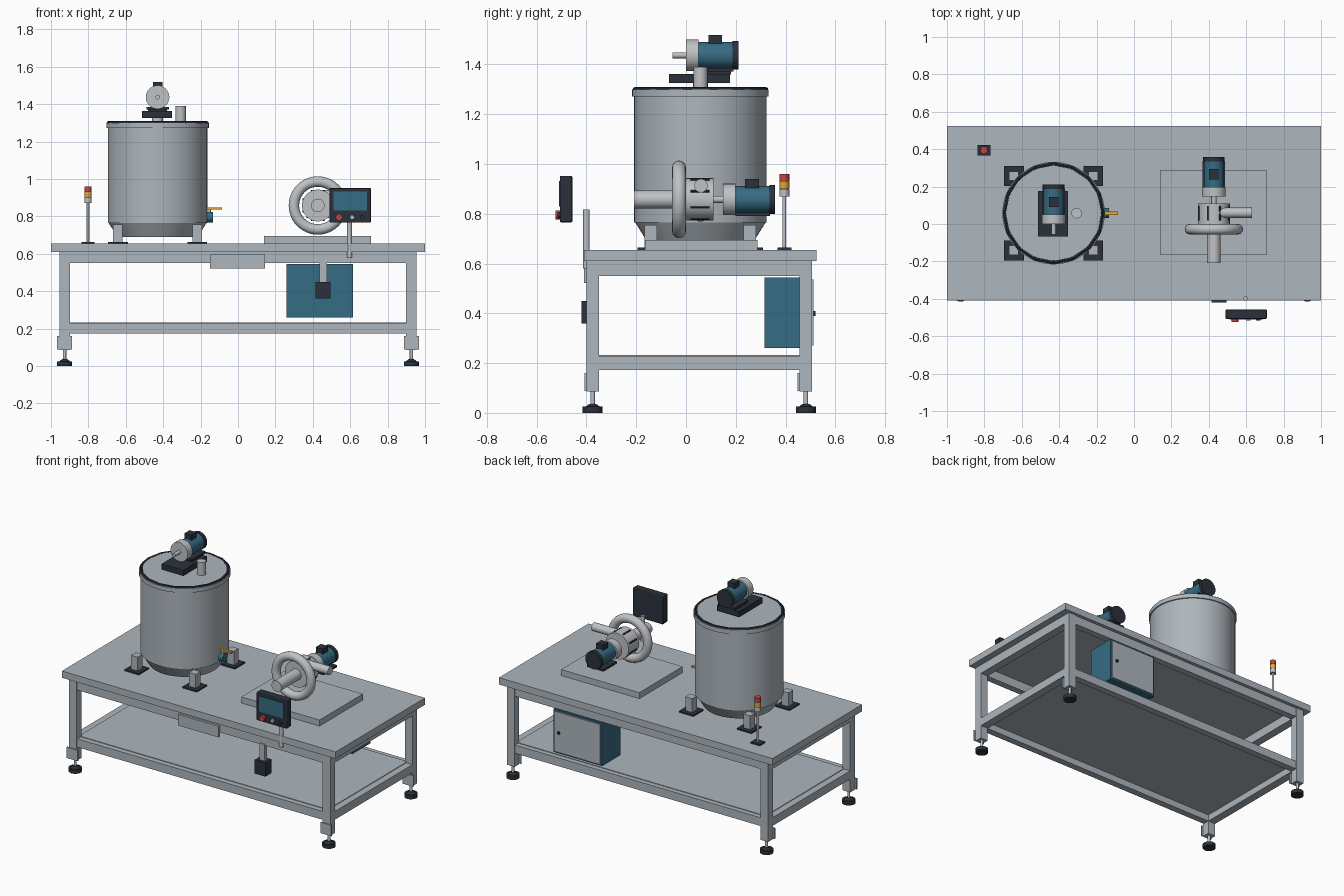
import bpy, math
from mathutils import Vector

if "Cube" in bpy.data.objects:
    bpy.data.objects.remove(bpy.data.objects["Cube"])


def mat(name, r, g, b):
    m = bpy.data.materials.new(name)
    m.diffuse_color = (r, g, b, 1)
    m.use_nodes = True
    m.node_tree.nodes["Principled BSDF"].inputs["Base Color"].default_value = m.diffuse_color
    return m


STEEL = mat("steel_grey", .42, .47, .51)
METAL = mat("light_metal", .52, .54, .56)
DARK = mat("dark_charcoal", .024, .031, .044)
BLUE = mat("machine_blue", .036, .15, .23)
RED = mat("signal_red", .55, .06, .045)
AMBER = mat("amber", .72, .38, .04)


def finish(o, name, m):
    o.name = name
    o.data.materials.append(m)
    for p in o.data.polygons:
        p.use_smooth = True
    o.data.set_sharp_from_angle(angle=math.radians(35))
    return o


def box(name, m, x0, x1, y0, y1, z0, z1, bevel=0):
    bpy.ops.mesh.primitive_cube_add(size=1, location=((x0 + x1) / 2, (y0 + y1) / 2, (z0 + z1) / 2))
    o = bpy.context.object
    for v in o.data.vertices:
        v.co = Vector((v.co.x * (x1 - x0), v.co.y * (y1 - y0), v.co.z * (z1 - z0)))
    if bevel:
        b = o.modifiers.new("edge_bevel", 'BEVEL')
        b.width, b.segments = bevel, 2
    return finish(o, name, m)


def rod(name, m, a, b, r, r2=None, n=32):
    """Cylinder or cone between two points."""
    a, b = Vector(a), Vector(b)
    d = b - a
    bpy.ops.mesh.primitive_cone_add(vertices=n, radius1=r, radius2=r if r2 is None else r2,
                                    depth=d.length, location=(a + b) / 2)
    o = bpy.context.object
    o.rotation_euler = d.to_track_quat('Z', 'Y').to_euler()
    return finish(o, name, m)


def ring(name, m, loc, R, r, rot=(0, 0, 0), n=48, k=16):
    bpy.ops.mesh.primitive_torus_add(major_radius=R, minor_radius=r, major_segments=n,
                                     minor_segments=k, location=loc, rotation=rot)
    return finish(bpy.context.object, name, m)


def motor(name, x, y, z):
    """Electric motor along +y, starting at the flange face."""
    rod(name + "_flange", METAL, (x, y, z), (x, y + .05, z), .063)
    rod(name + "_body", BLUE, (x, y + .05, z), (x, y + .19, z), .053)
    rod(name + "_fan_cover", DARK, (x, y + .187, z), (x, y + .21, z), .058)
    box(name + "_terminal_box", DARK, x - .025, x + .025, y + .09, y + .145, z + .04, z + .082)
    box(name + "_foot", DARK, x - .06, x + .06, y + .05, y + .19, z - .066, z - .052)


# Table frame
box("table_top", STEEL, -1, 1, -.41, .525, .61, .655)
for sx in (-1, 1):
    for y0 in (-.4, .457):
        xc, yc = sx * .927, y0 + .025
        box("leg", STEEL, xc - .028, xc + .028, y0, y0 + .05, .085, .61)
        box("leg_bracket", STEEL, xc - .04, xc + .04, y0 - .008, y0, .088, .16)
        rod("foot_stem", METAL, (xc, yc, .02), (xc, yc, .09), .009, n=16)
        rod("foot_cone", DARK, (xc, yc, .024), (xc, yc, .036), .03, .014)
        rod("foot_pad", DARK, (xc, yc, 0), (xc, yc, .025), .04)
    xs = sorted((sx * .9, sx * .955))
    for z0, z1 in ((.55, .61), (.173, .228)):
        box("side_rail", STEEL, *xs, -.35, .457, z0, z1)
for y0 in (-.395, .457):
    for z0, z1 in ((.55, .61), (.173, .228)):
        box("long_rail", STEEL, -.9, .9, y0, y0 + .045, z0, z1)
box("lower_shelf", STEEL, -.91, .91, -.36, .47, .217, .232)
box("front_plate", STEEL, -.15, .145, -.41, -.395, .522, .595)

# Electrical cabinet under the table
box("cabinet", BLUE, .26, .615, .315, .505, .26, .545)
box("cabinet_door", STEEL, .27, .605, .505, .513, .27, .535)
rod("door_knob", DARK, (.57, .512, .4), (.57, .52, .4), .01, n=16)

# Hanging pedal box
box("hanger", STEEL, .437, .475, -.4, -.375, .44, .56)
box("pedal_box", DARK, .415, .495, -.42, -.355, .36, .45)

# Tank
TX, TY = -.43, .058
rod("tank_cone", STEEL, (TX, TY, .69), (TX, TY, .765), .215, .262, 64)
rod("tank_body", STEEL, (TX, TY, .765), (TX, TY, 1.275), .266, n=64)
rod("tank_flange", STEEL, (TX, TY, 1.272), (TX, TY, 1.3), .274, n=64)
ring("lid_clamp_ring", DARK, (TX, TY, 1.299), .263, .01, n=16, k=8)
rod("lid", STEEL, (TX, TY, 1.295), (TX, TY, 1.305), .254, n=64)
for sx in (-1, 1):
    for sy in (-1, 1):
        fx, fy = TX + sx * .212, TY + sy * .199
        box("tank_foot_plate", DARK, fx - .053, fx + .053, fy - .053, fy + .053, .655, .664)
        box("tank_foot", STEEL, fx - .025, fx + .025, fy - .025, fy + .025, .664, .755)

# Lid fittings and stirrer drive
rod("lid_port", METAL, (-.307, TY, 1.3), (-.307, TY, 1.39), .028)
rod("stirrer_neck", METAL, (TX, TY, 1.3), (TX, TY, 1.33), .03)
box("gearbox_plate", DARK, -.512, -.352, -.068, .177, 1.325, 1.362)
box("stirrer_pedestal", DARK, -.48, -.38, .06, .18, 1.36, 1.375)
rod("stirrer_shaft", METAL, (TX, -.055, 1.437), (TX, .02, 1.437), .012, n=20)
motor("stirrer_motor", TX, 0, 1.437)

# Outlet valve
rod("valve_body", BLUE, (-.18, TY, .795), (-.135, TY, .795), .027)
rod("valve_stem", METAL, (-.152, TY, .81), (-.152, TY, .842), .007, n=12)
box("valve_handle", AMBER, -.167, -.085, TY - .009, TY + .009, .837, .848)

# Signal tower
SX, SY = -.802, .395
box("tower_base", DARK, SX - .034, SX + .034, SY - .028, SY + .028, .655, .664)
rod("tower_pole", METAL, (SX, SY, .66), (SX, SY, .875), .007, n=16)
for i, (name, m) in enumerate((("tower_socket", METAL), ("amber_lamp", AMBER), ("red_lamp", RED))):
    z = .87 + i * .031
    rod(name, m, (SX, SY, z), (SX, SY, z + .028), .02, n=24)
    if i:
        rod("lamp_seam", DARK, (SX, SY, z - .003), (SX, SY, z), .0195, n=24)

# Pump on its base plate
PX, PZ = .427, .858
box("pump_base", STEEL, .14, .712, -.165, .287, .655, .695)
ring("pump_volute", METAL, (PX, -.028, PZ), .128, .028, (math.pi / 2, 0, 0))
rod("inlet_pipe", METAL, (PX, -.208, PZ), (PX, .01, PZ), .036)
rod("pump_housing", METAL, (PX, 0, PZ), (PX, .11, PZ), .085, n=40)
for i in range(8):
    a = math.radians(22.5 + 45 * i)
    cx, cz = PX + .084 * math.cos(a), PZ + .084 * math.sin(a)
    rod("housing_slot", DARK, (cx, .018, cz), (cx, .095, cz), .0055, n=8)
rod("outlet_pipe", METAL, (PX + .01, .06, .913), (.632, .06, .913), .027)
rod("pump_coupling", METAL, (PX, .1, PZ), (PX, .16, PZ), .014, n=20)
motor("pump_motor", PX, .148, PZ)

# Control panel on post
rod("panel_post", METAL, (.597, -.4, .58), (.597, -.4, .818), .013, n=20)
box("panel_case", DARK, .49, .71, -.507, -.457, .766, .952, .004)
box("panel_screen", BLUE, .51, .69, -.511, -.506, .83, .932)
for name, m, x, r, d in (("stop_button", RED, .54, .018, .018), ("grey_button", METAL, .61, .012, .01),
                         ("dark_button", DARK, .665, .012, .01)):
    rod(name, m, (x, -.505, .795), (x, -.507 - d, .795), r, n=24)
